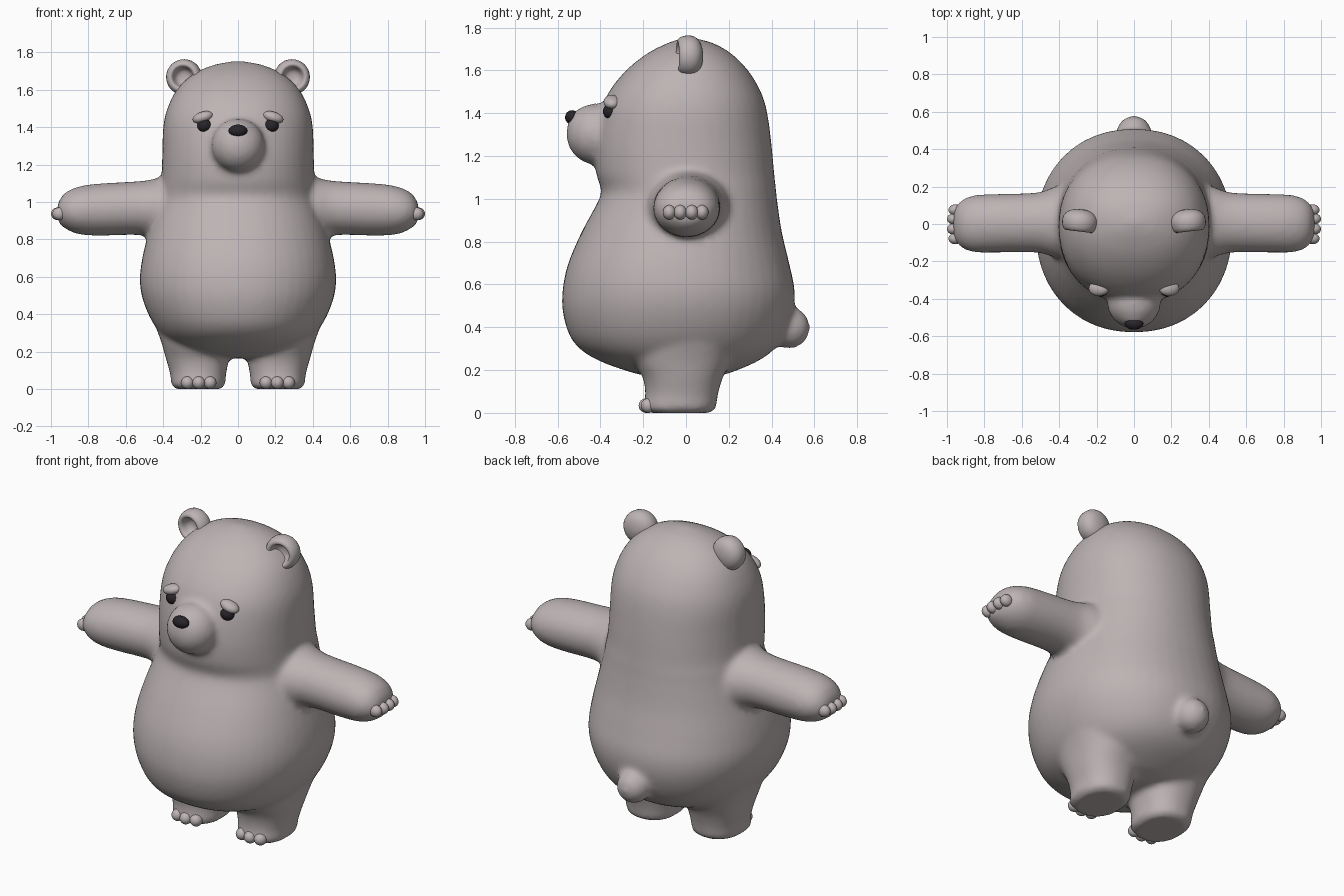
import bpy, bmesh, math
from mathutils import Vector, Matrix

if "Cube" in bpy.data.objects:
    bpy.data.objects.remove(bpy.data.objects["Cube"])


def material(name, rgb):
    m = bpy.data.materials.new(name)
    m.diffuse_color = (*rgb, 1)
    m.use_nodes = True
    m.node_tree.nodes["Principled BSDF"].inputs["Base Color"].default_value = m.diffuse_color
    return m


FUR = material("grey fur", (0.51, 0.455, 0.455))
DARK = material("dark eyes and nose", (0.022, 0.018, 0.022))


def make(name, bm, mat):
    bmesh.ops.recalc_face_normals(bm, faces=bm.faces)
    for f in bm.faces:
        f.smooth = True
    me = bpy.data.meshes.new(name)
    bm.to_mesh(me)
    bm.free()
    me.materials.append(mat)
    ob = bpy.data.objects.new(name, me)
    bpy.context.collection.objects.link(ob)
    return ob


def ball(bm, loc, r, roll=0):
    m = Matrix.Translation(loc) @ Matrix.Rotation(roll, 4, 'Y') @ Matrix.Diagonal((*r, 1))
    bmesh.ops.create_uvsphere(bm, u_segments=28, v_segments=18, radius=1, matrix=m)


def smooth_rows(rows, n=4):
    """Catmull-Rom interpolation of profile rows."""
    out = []
    for i in range(len(rows) - 1):
        q = [rows[max(0, min(len(rows) - 1, i + k))] for k in (-1, 0, 1, 2)]
        for s in range(n):
            t = s / n
            out.append([0.5 * (2 * b + (c - a) * t + (2 * a - 5 * b + 4 * c - d) * t * t
                               + (3 * b - a - 3 * c + d) * t ** 3) for a, b, c, d in zip(*q)])
    return out + [list(rows[-1])]


def loft(bm, rows, place, power=2.0, seg=48):
    """rows: (t, u min, u max, v min, v max) as rounded sections along t."""
    rings = []
    for t, u0, u1, v0, v1 in smooth_rows(rows):
        ring = []
        for k in range(seg):
            a = 2 * math.pi * k / seg
            c, s = math.cos(a), math.sin(a)
            u = (u0 + u1) / 2 + (u1 - u0) / 2 * math.copysign(abs(c) ** (2 / power), c)
            v = (v0 + v1) / 2 + (v1 - v0) / 2 * math.copysign(abs(s) ** (2 / power), s)
            ring.append(bm.verts.new(place(t, u, v)))
        rings.append(ring)
    for a, b in zip(rings, rings[1:]):
        for k in range(seg):
            j = (k + 1) % seg
            bm.faces.new((a[k], a[j], b[j], b[k]))
    bm.faces.new(rings[0])
    bm.faces.new(rings[-1])


# Torso and head: (z, half width, front y, back y)
torso = [(0.165, 0.10, -0.12, 0.10), (0.185, 0.22, -0.24, 0.20), (0.25, 0.36, -0.42, 0.35),
         (0.33, 0.44, -0.525, 0.44), (0.45, 0.50, -0.572, 0.495), (0.57, 0.525, -0.577, 0.508),
         (0.70, 0.512, -0.55, 0.482), (0.85, 0.475, -0.485, 0.447), (1.0, 0.43, -0.405, 0.425),
         (1.05, 0.42, -0.398, 0.42), (1.12, 0.41, -0.42, 0.412), (1.25, 0.405, -0.425, 0.40),
         (1.4, 0.40, -0.40, 0.38), (1.5, 0.378, -0.36, 0.35), (1.6, 0.328, -0.28, 0.29),
         (1.68, 0.245, -0.18, 0.21), (1.73, 0.14, -0.08, 0.12), (1.752, 0.03, -0.01, 0.03)]
bm = bmesh.new()
loft(bm, [(z, -w, w, f, b) for z, w, f, b in torso], lambda t, u, v: (u, v, t), 2.15)

# Arms: (x, y min, y max, z min, z max); legs: (z, x min, x max, y min, y max)
arm = [(0.30, -0.20, 0.22, 0.74, 1.16), (0.42, -0.18, 0.20, 0.79, 1.13),
       (0.52, -0.153, 0.168, 0.823, 1.112), (0.75, -0.153, 0.16, 0.82, 1.098),
       (0.86, -0.15, 0.152, 0.83, 1.08), (0.93, -0.12, 0.12, 0.862, 1.045),
       (0.965, -0.07, 0.07, 0.90, 0.99)]
leg = [(0.0, 0.09, 0.33, -0.17, 0.11), (0.02, 0.07, 0.355, -0.20, 0.138),
       (0.08, 0.064, 0.362, -0.19, 0.148), (0.16, 0.05, 0.385, -0.20, 0.17),
       (0.25, 0.05, 0.41, -0.24, 0.21), (0.36, 0.08, 0.448, -0.22, 0.22),
       (0.48, 0.14, 0.47, -0.15, 0.15)]
for s in (-1, 1):
    loft(bm, arm, lambda t, u, v: (s * t, u, v))
    loft(bm, leg, lambda t, u, v: (s * u, v, t), 2.3)

# Muzzle and tail, fused with the rest into one soft skin
ball(bm, (0, -0.42, 1.303), (0.143, 0.14, 0.143))
ball(bm, (0, -0.45, 1.335), (0.11, 0.105, 0.10))
ball(bm, (0, 0.482, 0.398), (0.095, 0.097, 0.097))
body = make("body", bm, FUR)
rm = body.modifiers.new("fuse", 'REMESH')
rm.mode = 'VOXEL'
rm.voxel_size = 0.017
rm.use_smooth_shade = True
sm = body.modifiers.new("soften", 'SMOOTH')
sm.factor = 0.5
sm.iterations = 7

# Ear: lathed cup with a rounded rim, open to the front: (radius, y)
cup = [(0, 0.02), (0.03, 0.016), (0.048, -0.005), (0.056, -0.03), (0.068, -0.04),
       (0.085, -0.03), (0.095, 0.0), (0.092, 0.035), (0.07, 0.062), (0.035, 0.076), (0, 0.08)]
for s, side in ((-1, "left"), (1, "right")):
    bm = bmesh.new()
    pts = smooth_rows(cup, 2)
    vs = [bm.verts.new((max(r, 0), y, 0)) for r, y in pts]
    es = [bm.edges.new(p) for p in zip(vs, vs[1:])]
    bmesh.ops.spin(bm, geom=vs + es, cent=(0, 0, 0), axis=(0, 1, 0), angle=2 * math.pi, steps=32)
    bmesh.ops.remove_doubles(bm, verts=bm.verts, dist=0.0005)
    bmesh.ops.transform(bm, verts=bm.verts, matrix=Matrix.Translation((s * 0.29, 0, 1.668))
                        @ Matrix.Rotation(s * 0.12, 4, 'Z'))
    make("ear_" + side, bm, FUR)

    # Fingers and toes
    bm = bmesh.new()
    for y, x in ((-0.078, 0.955), (-0.027, 0.963), (0.027, 0.963), (0.075, 0.955)):
        ball(bm, (s * x, y, 0.937), (0.037, 0.03, 0.034))
    make("fingers_" + side, bm, FUR)
    bm = bmesh.new()
    for x, y in ((0.15, -0.175), (0.21, -0.185), (0.27, -0.175)):
        ball(bm, (s * x, y, 0.034), (0.034, 0.036, 0.034))
    make("toes_" + side, bm, FUR)

    # Eye and drooping upper lid
    bm = bmesh.new()
    ball(bm, (s * 0.178, -0.352, 1.409), (0.04, 0.036, 0.036))
    make("eye_" + side, bm, DARK)
    bm = bmesh.new()
    ball(bm, (s * 0.188, -0.345, 1.453), (0.056, 0.04, 0.03), s * 0.3)
    make("eyelid_" + side, bm, FUR)

# Nose
bm = bmesh.new()
ball(bm, (0, -0.532, 1.381), (0.05, 0.033, 0.033))
make("nose", bm, DARK)
